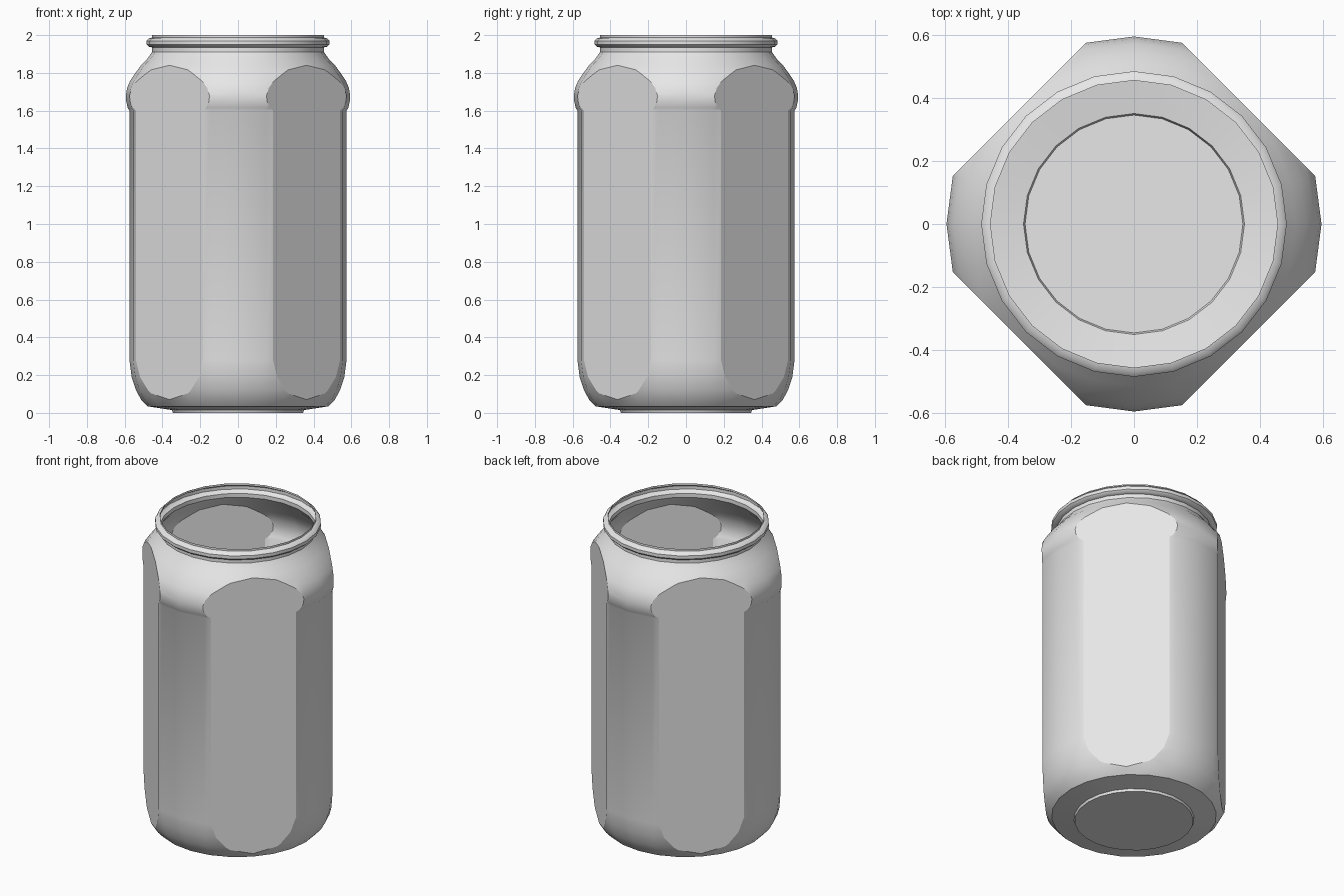
import bpy
import bmesh
import math
from mathutils import Vector

SEGMENTS = 24
FLAT_DISTANCE = 0.513

cube = bpy.data.objects.get("Cube")
if cube:
    bpy.data.objects.remove(cube, do_unlink=True)

# Single grey material
grey = bpy.data.materials.new("plain_grey")
grey.use_nodes = True
colour = (0.8, 0.8, 0.8, 1.0)
grey.diffuse_color = colour
grey.node_tree.nodes["Principled BSDF"].inputs["Base Color"].default_value = colour

# Wall profile as (radius, height), from the foot up to the open lip
foot = [(0.345, 0.0), (0.35, 0.015), (0.48, 0.035)]
wall = [(0.513, 0.07), (0.54, 0.12), (0.563, 0.19), (0.575, 0.28), (0.575, 1.6)]
shoulder = [(0.584, 1.615), (0.592, 1.65), (0.594, 1.68), (0.587, 1.72), (0.572, 1.757),
            (0.545, 1.797), (0.512, 1.842), (0.48, 1.875), (0.455, 1.91)]
lip = [(0.455, 1.935), (0.473, 1.939), (0.484, 1.95), (0.484, 1.97),
       (0.473, 1.982), (0.455, 1.987), (0.455, 2.0)]
profile = foot + wall + shoulder + lip

# Lathe the profile
bm = bmesh.new()
rings = []
for radius, height in profile:
    ring = []
    for i in range(SEGMENTS):
        a = 2 * math.pi * i / SEGMENTS
        ring.append(bm.verts.new((radius * math.cos(a), radius * math.sin(a), height)))
    rings.append(ring)
for low, high in zip(rings, rings[1:]):
    for i in range(SEGMENTS):
        j = (i + 1) % SEGMENTS
        bm.faces.new((low[i], low[j], high[j], high[i]))
bm.faces.new(list(reversed(rings[0])))

# Slice a flat panel onto each diagonal side and close it
for k in range(4):
    a = math.pi / 4 + k * math.pi / 2
    normal = Vector((math.cos(a), math.sin(a), 0))
    geom = bm.verts[:] + bm.edges[:] + bm.faces[:]
    bmesh.ops.bisect_plane(bm, geom=geom, dist=0.0005, plane_co=normal * FLAT_DISTANCE,
                           plane_no=normal, clear_outer=True)
    rim = [e for e in bm.edges if e.is_boundary and
           all(abs(v.co.dot(normal) - FLAT_DISTANCE) < 0.001 for v in e.verts)]
    bmesh.ops.edgeloop_fill(bm, edges=rim)
    for e in rim:
        e.smooth = False

bmesh.ops.recalc_face_normals(bm, faces=bm.faces[:])
mesh = bpy.data.meshes.new("jar_body")
bm.to_mesh(mesh)
bm.free()
mesh.materials.append(grey)

jar = bpy.data.objects.new("jar_body", mesh)
bpy.context.collection.objects.link(jar)
bpy.ops.object.select_all(action="DESELECT")
jar.select_set(True)
bpy.context.view_layer.objects.active = jar
bpy.ops.object.shade_smooth_by_angle(angle=math.radians(35), keep_sharp_edges=True)
